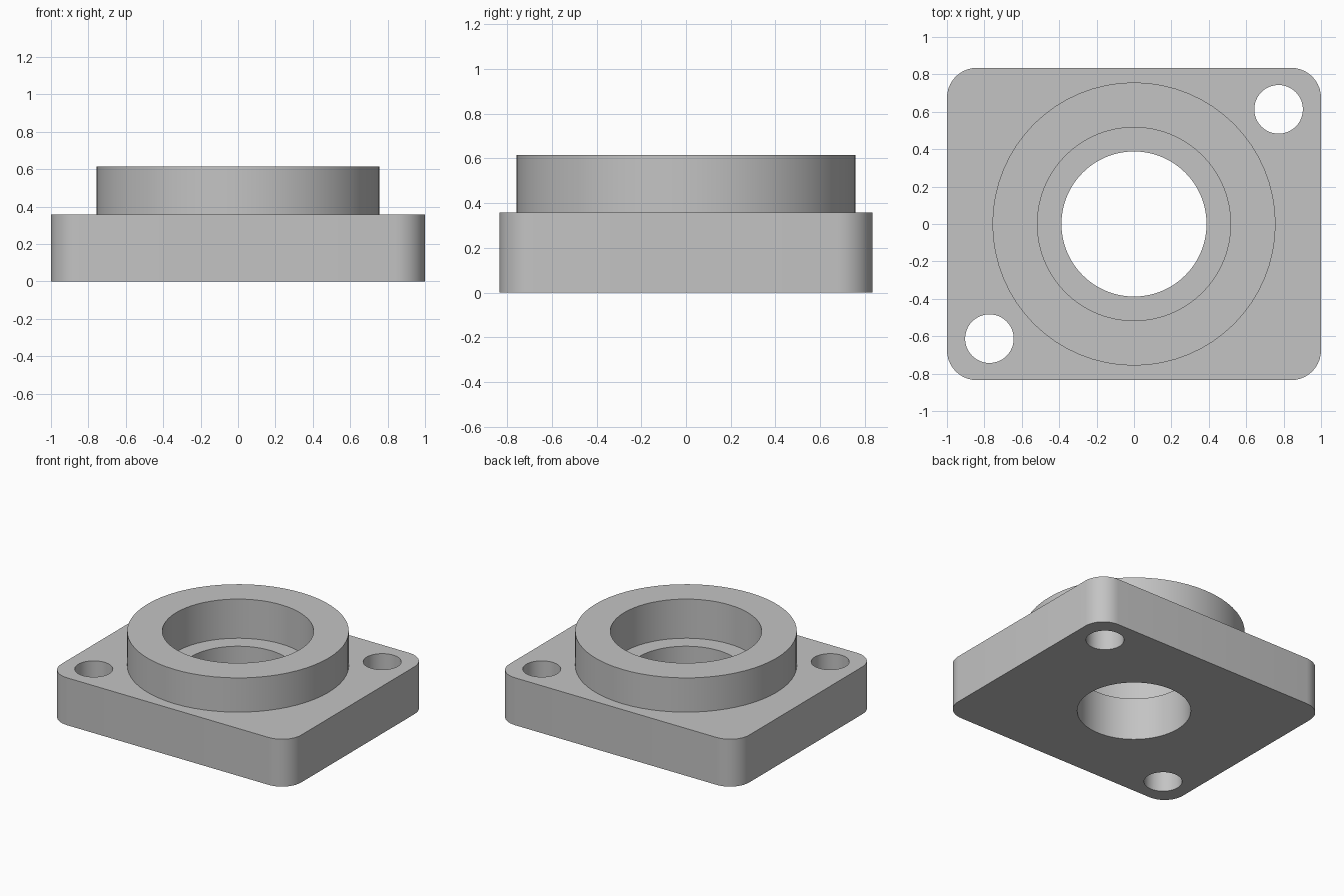
import bpy
from math import cos, sin, pi, radians

if "Cube" in bpy.data.objects:
    bpy.data.objects.remove(bpy.data.objects["Cube"])

# Plate and collar sizes
HALF_X, HALF_Y, CORNER = 1.0, 0.835, 0.16
PLATE_TOP, COLLAR_TOP, LEDGE = 0.357, 0.615, 0.32
COLLAR_R, BORE_R, THROUGH_R, BOLT_R = 0.757, 0.517, 0.388, 0.13
BOLT_X, BOLT_Y = 0.773, 0.613
MARGIN = 0.1

grey = bpy.data.materials.new("plain grey")
grey.use_nodes = True
colour = (0.55, 0.55, 0.55, 1)
grey.diffuse_color = colour
grey.node_tree.nodes["Principled BSDF"].inputs["Base Color"].default_value = colour


def prism(name, outline, bottom, top):
    """Extrude a counter-clockwise outline between two heights."""
    n = len(outline)
    verts = [(x, y, z) for z in (bottom, top) for x, y in outline]
    faces = [tuple(reversed(range(n))), tuple(range(n, 2 * n))]
    faces += [(i, (i + 1) % n, n + (i + 1) % n, n + i) for i in range(n)]
    mesh = bpy.data.meshes.new(name)
    mesh.from_pydata(verts, [], faces)
    mesh.materials.append(grey)
    obj = bpy.data.objects.new(name, mesh)
    bpy.context.collection.objects.link(obj)
    return obj


def circle(radius, cx=0, cy=0, sides=64):
    return [(cx + radius * cos(2 * pi * i / sides),
             cy + radius * sin(2 * pi * i / sides)) for i in range(sides)]


def rounded_rectangle(hx, hy, r, steps=10):
    points = []
    for quarter, (sx, sy) in enumerate(((1, 1), (-1, 1), (-1, -1), (1, -1))):
        for i in range(steps + 1):
            a = (quarter + i / steps) * pi / 2
            points.append((sx * (hx - r) + r * cos(a), sy * (hy - r) + r * sin(a)))
    return points


def combine(body, tool, operation):
    """Apply a boolean and discard the tool."""
    mod = body.modifiers.new(operation, "BOOLEAN")
    mod.operation, mod.object, mod.solver = operation, tool, "EXACT"
    bpy.context.view_layer.objects.active = body
    bpy.ops.object.modifier_apply(modifier=mod.name)
    bpy.data.objects.remove(tool)


# Rounded plate with the raised collar
body = prism("flange_body", rounded_rectangle(HALF_X, HALF_Y, CORNER), 0, PLATE_TOP)
combine(body, prism("collar", circle(COLLAR_R), MARGIN, COLLAR_TOP), "UNION")

# Stepped centre bore
combine(body, prism("bore", circle(BORE_R), LEDGE, COLLAR_TOP + MARGIN), "DIFFERENCE")
combine(body, prism("through_hole", circle(THROUGH_R), -MARGIN, COLLAR_TOP + MARGIN), "DIFFERENCE")

# Two bolt holes in opposite corners
for side in (-1, 1):
    hole = circle(BOLT_R, side * BOLT_X, side * BOLT_Y, 48)
    combine(body, prism("bolt_hole", hole, -MARGIN, PLATE_TOP + MARGIN), "DIFFERENCE")

# Smooth round walls, sharp rims
bpy.ops.object.select_all(action="DESELECT")
body.select_set(True)
bpy.context.view_layer.objects.active = body
bpy.ops.object.shade_smooth_by_angle(angle=radians(30))
